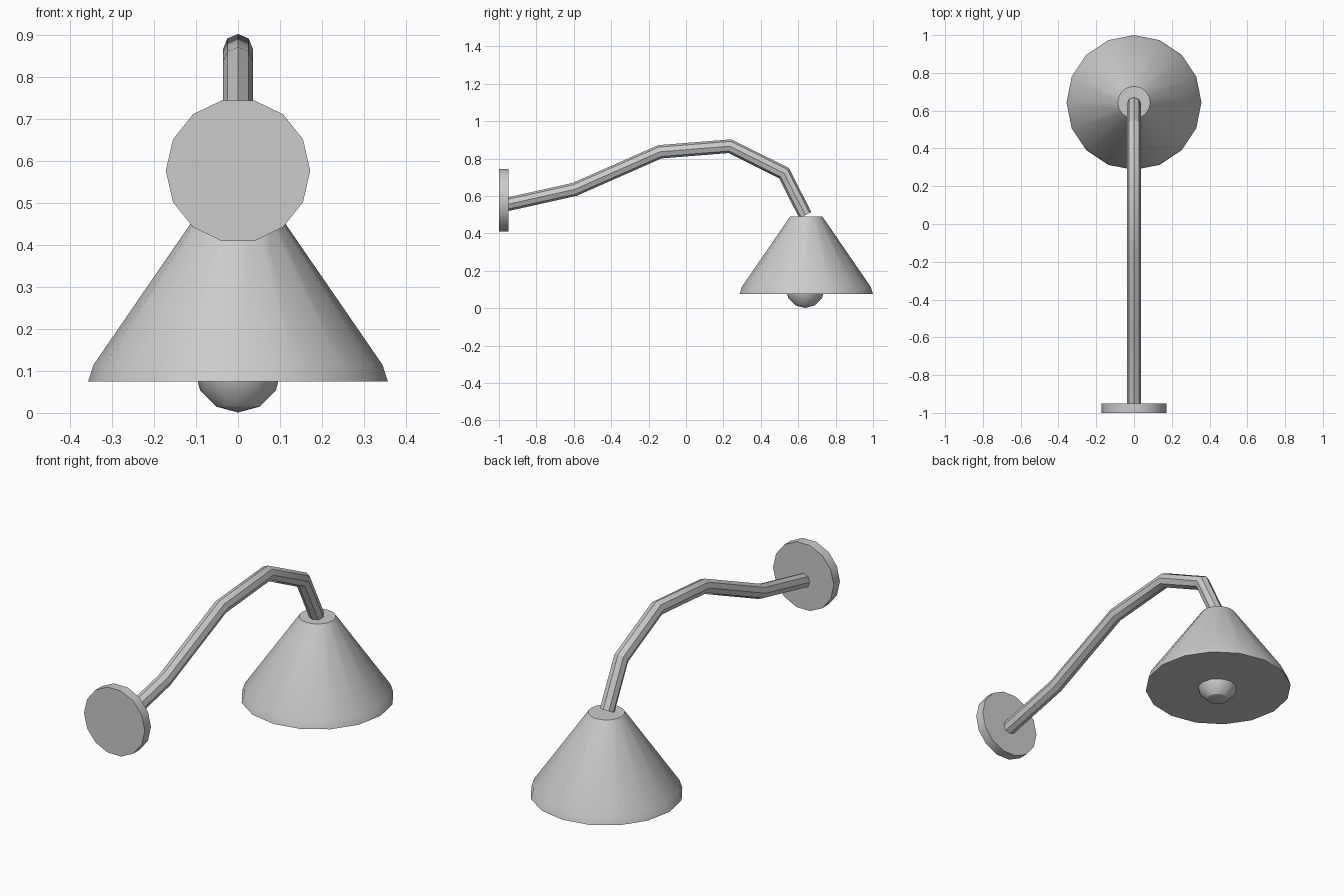
import bpy, bmesh
from math import cos, sin, pi, radians
from mathutils import Vector, Matrix

if "Cube" in bpy.data.objects:
    bpy.data.objects.remove(bpy.data.objects["Cube"])


def finish(bm, name, matrix=Matrix()):
    bmesh.ops.remove_doubles(bm, verts=bm.verts, dist=1e-5)
    bmesh.ops.recalc_face_normals(bm, faces=bm.faces)
    me = bpy.data.meshes.new(name)
    bm.to_mesh(me)
    bm.free()
    ob = bpy.data.objects.new(name, me)
    bpy.context.collection.objects.link(ob)
    ob.matrix_world = matrix
    bpy.ops.object.select_all(action='DESELECT')
    ob.select_set(True)
    bpy.context.view_layer.objects.active = ob
    bpy.ops.object.shade_smooth_by_angle(angle=radians(30))
    return ob


def skin(rings, name, matrix=Matrix()):
    """Bridge equal-sized rings of points and cap both ends."""
    bm = bmesh.new()
    vs = [[bm.verts.new(p) for p in ring] for ring in rings]
    n = len(vs[0])
    for a, b in zip(vs, vs[1:]):
        for i in range(n):
            j = (i + 1) % n
            bm.faces.new((a[i], a[j], b[j], b[i]))
    bm.faces.new(vs[0])
    bm.faces.new(vs[-1])
    return finish(bm, name, matrix)


def lathe(profile, sides, name, matrix):
    rings = [[(r * cos(2 * pi * i / sides), r * sin(2 * pi * i / sides), z)
              for i in range(sides)] for r, z in profile]
    return skin(rings, name, matrix)


def tube(path, radius, sides, name):
    """Mitred tube along a (y, z) path in the x = 0 plane."""
    pts = [Vector((0, y, z)) for y, z in path]
    dirs = [(b - a).normalized() for a, b in zip(pts, pts[1:])]
    side = Vector((1, 0, 0))
    rings = []
    for k, p in enumerate(pts):
        d0, d1 = dirs[max(k - 1, 0)], dirs[min(k, len(dirs) - 1)]
        tangent = (d0 + d1).normalized()
        up = side.cross(tangent) / tangent.dot(d0)
        rings.append([p + radius * (cos(2 * pi * i / sides) * side + sin(2 * pi * i / sides) * up)
                      for i in range(sides)])
    return skin(rings, name)


LAMP_Y = 0.643

# round wall plate
lathe([(0.172, 0), (0.172, 0.05)], 14, "wall_plate",
      Matrix.Translation((0, -1, 0.577)) @ Matrix.Rotation(-pi / 2, 4, 'X'))

# bent arm
tube([(-0.955, 0.555), (-0.596, 0.635), (-0.14, 0.836), (0.235, 0.866),
      (0.524, 0.722), (0.638, 0.497)], 0.036, 8, "arm")

# conical shade with a short steeper rim and closed underside
lathe([(0.357, 0.075), (0.344, 0.115), (0.086, 0.49)], 16, "shade",
      Matrix.Translation((0, LAMP_Y, 0)))

# bulb below the shade
bm = bmesh.new()
bmesh.ops.create_uvsphere(bm, u_segments=12, v_segments=6, radius=0.104)
finish(bm, "bulb", Matrix.Translation((0, LAMP_Y - 0.006, 0.105)))
